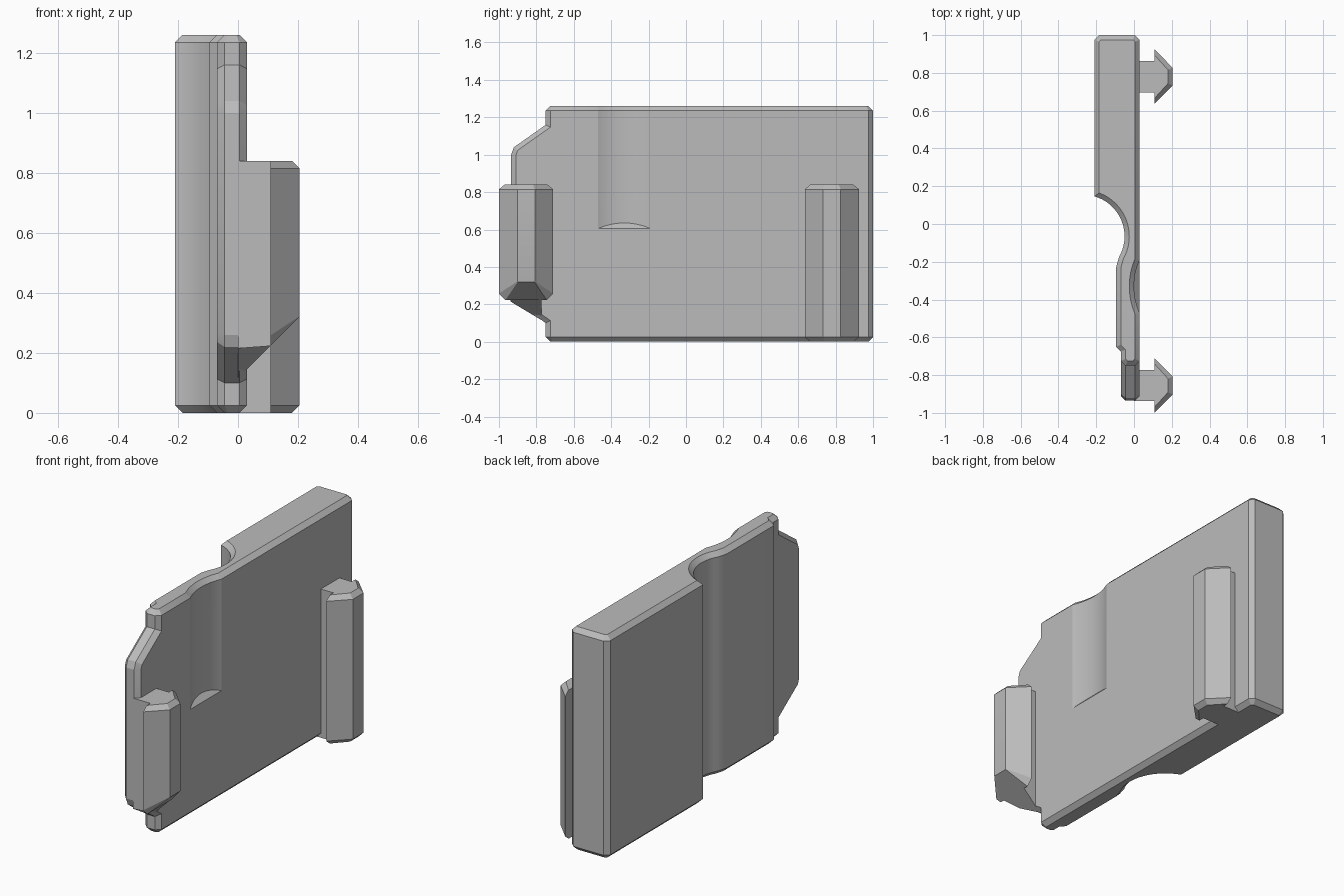
import bpy, bmesh, math
from mathutils import Vector

old = bpy.data.objects.get("Cube")
if old:
    bpy.data.objects.remove(old, do_unlink=True)

H, C = 1.26, 0.025          # plate height, chamfer size
FRONT_X = 0.03              # flat face that carries the rails

grey = bpy.data.materials.new("Plain grey")
grey.use_nodes = True
grey.diffuse_color = (0.5, 0.5, 0.5, 1)
grey.node_tree.nodes["Principled BSDF"].inputs["Base Color"].default_value = (0.5, 0.5, 0.5, 1)


def loft(name, rings):
    """Closed solid through rings of equal length."""
    bm = bmesh.new()
    loops = [[bm.verts.new(p) for p in ring] for ring in rings]
    n = len(loops[0])
    for a, b in zip(loops, loops[1:]):
        for i in range(n):
            j = (i + 1) % n
            bm.faces.new((a[i], a[j], b[j], b[i]))
    bm.faces.new(loops[0][::-1])
    bm.faces.new(loops[-1])
    bmesh.ops.recalc_face_normals(bm, faces=bm.faces)
    mesh = bpy.data.meshes.new(name)
    bm.to_mesh(mesh)
    bm.free()
    mesh.materials.append(grey)
    obj = bpy.data.objects.new(name, mesh)
    bpy.context.collection.objects.link(obj)
    return obj


def inset(pts, d):
    """Move every side of a counter-clockwise outline inward by d."""
    out = []
    for i, p in enumerate(pts):
        p, a, b = Vector(p), Vector(pts[i - 1]), Vector(pts[(i + 1) % len(pts)])
        e, f = (p - a).normalized(), (b - p).normalized()
        n, m = Vector((-e.y, e.x)), Vector((-f.y, f.x))
        out.append(p + (n + m) * d / (1 + n.dot(m)))
    return out


def chamfered_prism(name, pts, lo, hi, place):
    small = inset(pts, C)
    levels = [(small, lo), (pts, lo + C), (pts, hi - C), (small, hi)]
    return loft(name, [[place(u, v, w) for u, v in ring] for ring, w in levels])


def activate(obj):
    bpy.ops.object.select_all(action='DESELECT')
    obj.select_set(True)
    bpy.context.view_layer.objects.active = obj


def combine(obj, other, operation):
    mod = obj.modifiers.new("combine", 'BOOLEAN')
    mod.operation, mod.object, mod.solver = operation, other, 'EXACT'
    activate(obj)
    bpy.ops.object.modifier_apply(modifier=mod.name)
    bpy.data.objects.remove(other, do_unlink=True)


# Plate: thick grip end, scooped finger hollow, thin end
scoop = []
for i in range(19):
    a = math.radians(74 - 104 * i / 18)
    scoop.append((-0.27 + 0.22 * math.cos(a), -0.065 + 0.22 * math.sin(a)))
outline = [(FRONT_X - C, -0.75), (FRONT_X, -0.75 + C), (FRONT_X, 1 - C), (FRONT_X - C, 1),
           (-0.21 + C, 1), (-0.21, 1 - C), *scoop, (-0.095, -0.23),
           (-0.095, -0.65), (-0.07, -0.675), (-0.07, -0.725), (-0.045, -0.75)]
plate = chamfered_prism("cover_plate", outline, 0, H, lambda u, v, w: (u, v, w))

# Tapered end tab, symmetric about mid height
lower = [(-0.935, 0.26), (-0.92, 0.22), (-0.75, 0.1), (-0.69, 0.06)]
upper = [(y, H - z) for y, z in reversed(lower)]
tab = chamfered_prism("end_tab", lower + upper, -0.07, FRONT_X, lambda u, v, w: (w, u, v))
combine(plate, tab, 'UNION')

# Shallow round groove in the flat face, with sloped floor and flared top
R, DEPTH = 0.342, 0.03


def groove_ring(r, height):
    ring = []
    for i in range(96):
        a = 2 * math.pi * i / 96
        x = FRONT_X - DEPTH + R + r * math.cos(a)
        ring.append((x, -0.33 + r * math.sin(a), height(x)))
    return ring


groove = loft("groove_cutter", [
    groove_ring(R, lambda x: 0.605 + FRONT_X - x), groove_ring(R, lambda x: H - C),
    groove_ring(R + C, lambda x: H), groove_ring(R + C + 0.05, lambda x: H + 0.05)])
combine(plate, groove, 'DIFFERENCE')


# Arrow-section rails: stem, overhanging head, chamfered ends
def rail_ring(y, tip, out_x, out_y, height):
    half = [(0.0, 0.083), (0.108, 0.083), (0.108, tip), (out_x, out_y)]
    pts = [(x, -s) for x, s in half] + half[::-1]
    return [(x, y + s, height(x, s)) for x, s in pts]


full, small = (0.145, 0.205, 0.047), (0.115, 0.18, 0.036)
top = 0.84


def rail(name, y, base):
    return loft(name, base + [rail_ring(y, *full, lambda x, s: top - C),
                              rail_ring(y, *small, lambda x, s: top)])


def slanted(x, s):
    return max(0.115 + x, 0.215 if s < 0 else 0)


back_y, front_y = 0.78, -0.855
back_rail = rail("back_rail", back_y, [rail_ring(back_y, *small, lambda x, s: 0),
                                       rail_ring(back_y, *full, lambda x, s: C)])
front_rail = rail("front_rail", front_y, [
    rail_ring(front_y, 0.11, 0.204, 0.045, slanted),
    rail_ring(front_y, *full, lambda x, s: slanted(x, s) + (0.035 if abs(s) > 0.1 else 0.002))])

for obj in (plate, back_rail, front_rail):
    activate(obj)
    bpy.ops.object.shade_smooth_by_angle(angle=math.radians(20))
